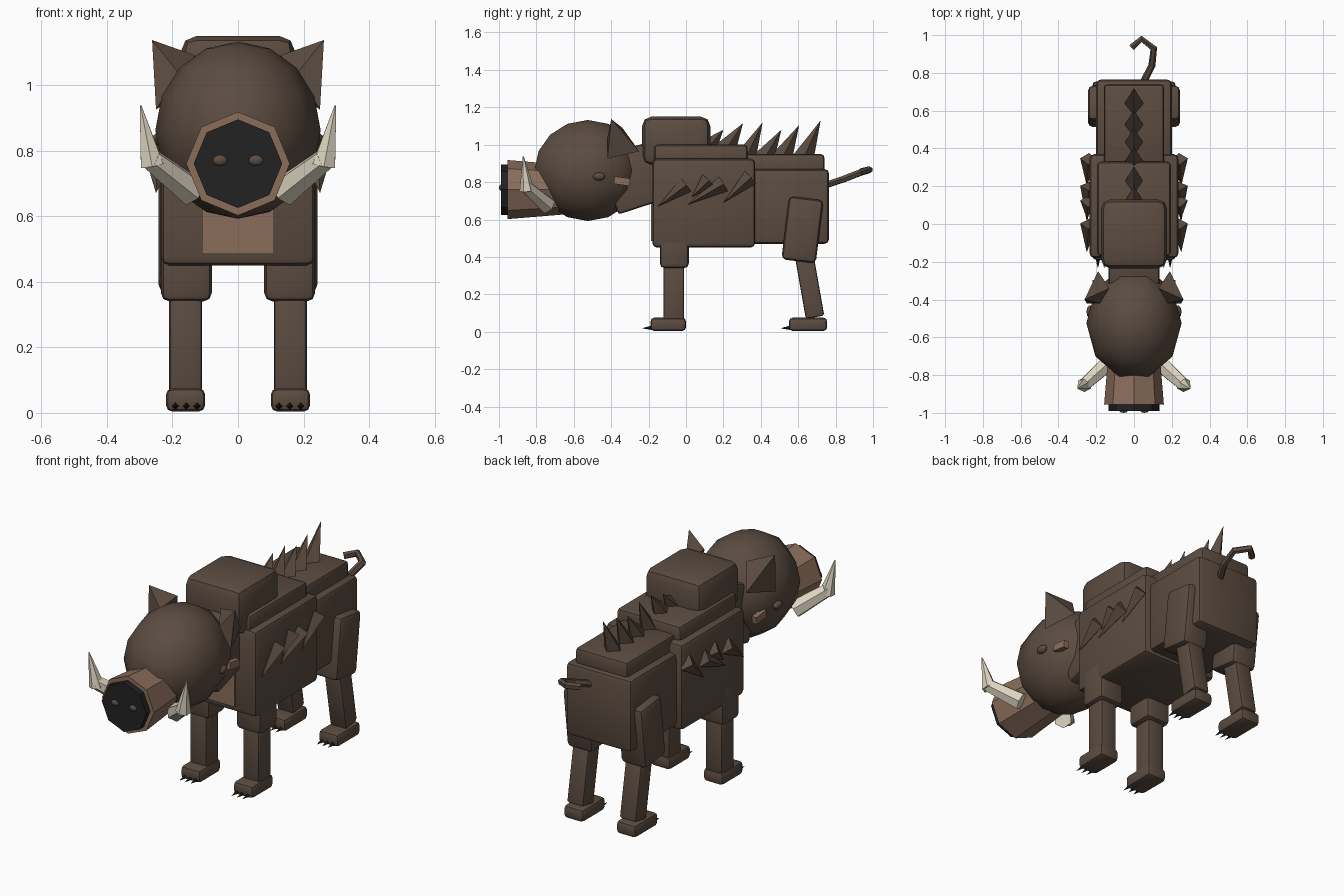
import bpy, bmesh, math
from mathutils import Vector, Matrix

if "Cube" in bpy.data.objects:
    bpy.data.objects.remove(bpy.data.objects["Cube"])


def material(name, rgb):
    m = bpy.data.materials.new(name)
    m.use_nodes = True
    m.diffuse_color = (*rgb, 1)
    m.node_tree.nodes["Principled BSDF"].inputs["Base Color"].default_value = (*rgb, 1)
    return m


HIDE = material("dark brown hide", (0.105, 0.072, 0.052))
SKIN = material("tan skin", (0.26, 0.155, 0.105))
NOSE = material("nose black", (0.016, 0.016, 0.016))
IVORY = material("ivory", (0.72, 0.66, 0.53))
CLAW = material("claw black", (0.012, 0.011, 0.010))
SIDES = (("left", 1), ("right", -1))


def finish(name, bm, mat, smooth=0):
    bmesh.ops.recalc_face_normals(bm, faces=bm.faces)
    me = bpy.data.meshes.new(name)
    bm.to_mesh(me)
    bm.free()
    ob = bpy.data.objects.new(name, me)
    bpy.context.collection.objects.link(ob)
    me.materials.append(mat)
    if smooth:
        bpy.ops.object.select_all(action='DESELECT')
        ob.select_set(True)
        bpy.context.view_layer.objects.active = ob
        bpy.ops.object.shade_smooth_by_angle(angle=math.radians(smooth))
    return ob


def box(name, x, y, z, bevel=0.02, mat=HIDE, tilt=0):
    """Bevelled box from ranges, tilted about x through its centre."""
    bm = bmesh.new()
    bmesh.ops.create_cube(bm, size=1)
    size = Vector([r[1] - r[0] for r in (x, y, z)])
    centre = Vector([(r[0] + r[1]) / 2 for r in (x, y, z)])
    bmesh.ops.scale(bm, vec=size, verts=bm.verts)
    if bevel:
        bmesh.ops.bevel(bm, geom=bm.edges[:], offset=bevel, segments=2,
                        profile=0.5, affect='EDGES')
    bm.transform(Matrix.Translation(centre) @ Matrix.Rotation(math.radians(tilt), 4, 'X'))
    return finish(name, bm, mat, 35)


def cone(name, a, b, r1, r2, sides, mat=HIDE):
    """Straight-sided tapered prism from point a to point b."""
    a, b = Vector(a), Vector(b)
    bm = bmesh.new()
    bmesh.ops.create_cone(bm, cap_ends=True, segments=sides, radius1=r1, radius2=r2,
                          depth=(b - a).length)
    bmesh.ops.remove_doubles(bm, verts=bm.verts, dist=1e-5)
    q = (b - a).to_track_quat('Z', 'Y')
    bm.transform(Matrix.Translation((a + b) / 2) @ q.to_matrix().to_4x4())
    return finish(name, bm, mat)


def ball(name, centre, radii, segments, rings, mat=HIDE):
    bm = bmesh.new()
    bmesh.ops.create_uvsphere(bm, u_segments=segments, v_segments=rings, radius=1)
    bm.transform(Matrix.Translation(centre) @ Matrix.Diagonal((*radii, 1))
                 @ Matrix.Rotation(math.pi / 2, 4, 'Z'))
    return finish(name, bm, mat, 60)


def hull(name, points, mat=HIDE):
    bm = bmesh.new()
    for p in points:
        bm.verts.new(p)
    bmesh.ops.convex_hull(bm, input=bm.verts)
    return finish(name, bm, mat)


# Torso
box("chest", (-0.235, 0.235), (-0.18, 0.37), (0.45, 0.925), 0.025)
box("hindquarters", (-0.2, 0.2), (0.34, 0.765), (0.47, 0.87), 0.025)
box("shoulder_hump", (-0.175, 0.175), (-0.235, 0.13), (0.89, 1.15), 0.05)
box("front_back_plate", (-0.195, 0.195), (-0.17, 0.33), (0.88, 1.0))
box("rear_back_plate", (-0.16, 0.16), (0.3, 0.74), (0.84, 0.95))
box("chest_patch", (-0.11, 0.11), (-0.188, -0.1), (0.485, 0.74), 0, SKIN)
box("neck", (-0.135, 0.135), (-0.42, -0.15), (0.66, 0.98), 0.02, tilt=18)

# Head and snout
ball("head", (0, -0.525, 0.862), (0.252, 0.3, 0.27), 10, 8)
cone("snout", (0, -0.64, 0.76), (0, -0.955, 0.76), 0.132, 0.158, 8, SKIN)
cone("nose_pad", (0, -0.945, 0.76), (0, -0.99, 0.76), 0.135, 0.135, 8, NOSE)

for side, s in SIDES:
    ball(side + "_nostril", (s * 0.055, -0.988, 0.77), (0.024, 0.012, 0.017), 8, 6)
    ball(side + "_eye", (s * 0.232, -0.465, 0.83), (0.02, 0.035, 0.022), 10, 6)
    box(side + "_cheek_patch", (s * 0.205 - 0.015, s * 0.205 + 0.015),
        (-0.385, -0.3), (0.785, 0.825), 0, SKIN, tilt=-8)
    # Ear: leaning four-sided pyramid
    hull(side + "_ear", [(s * x, y, z) for x, y, z in (
        (0.262, -0.40, 1.137), (0.13, -0.34, 1.09), (0.18, -0.42, 1.035),
        (0.25, -0.42, 0.925), (0.19, -0.25, 0.965))])
    # Tusk: thick root and upright point
    cone(side + "_tusk_root", (s * 0.14, -0.74, 0.675), (s * 0.268, -0.855, 0.775),
         0.048, 0.036, 6, IVORY)
    cone(side + "_tusk_tip", (s * 0.262, -0.85, 0.755), (s * 0.297, -0.87, 0.937),
         0.04, 0.003, 6, IVORY)

# Legs
for side, s in SIDES:
    def span(a, b):
        return tuple(sorted((s * a, s * b)))

    box(side + "_front_thigh", span(0.08, 0.235), (-0.14, 0.015), (0.34, 0.56), 0.025)
    box(side + "_front_shin", span(0.11, 0.21), (-0.12, -0.01), (0.05, 0.37), 0.012)
    box(side + "_hind_thigh", span(0.085, 0.243), (0.53, 0.715), (0.375, 0.715), 0.025,
        tilt=-7)
    box(side + "_hind_shin", span(0.11, 0.21), (0.61, 0.71), (0.075, 0.42), 0.012, tilt=10)
    for part, y in (("front", -0.19), ("hind", 0.55)):
        length = 0.19 if part == "front" else 0.205
        box(f"{side}_{part}_foot", span(0.1, 0.22), (y, y + length), (0.004, 0.075), 0.02)
        for i in range(3):
            x = s * (0.125 + 0.033 * i)
            cone(f"{side}_{part}_claw_{i + 1}", (x, y + 0.015, 0.022), (x, y - 0.045, 0.018),
                 0.014, 0, 4, CLAW)

# Spikes along the back, leaning to the rear
for i, (y, z) in enumerate(((0.12, 1.12), (0.2, 1.08), (0.305, 1.115), (0.41, 1.12),
                            (0.51, 1.08), (0.605, 1.105), (0.72, 1.13))):
    base_z = 0.97 if y < 0.4 else 0.92
    cone(f"back_spike_{i + 1}", (0, y - 0.095, base_z), (0, y, z), 0.058, 0, 4)

# Spikes on the flanks, pointing forward and down
for side, s in SIDES:
    for i, (y, z, dy, dz) in enumerate(((0.0, 0.785, -0.15, -0.115),
                                        (0.12, 0.81, -0.09, -0.09),
                                        (0.2, 0.79, -0.19, -0.11),
                                        (0.345, 0.825, -0.145, -0.135))):
        cone(f"{side}_flank_spike_{i + 1}", (s * 0.24, y, z), (s * 0.25, y + dy, z + dz),
             0.045, 0, 4)

# Curled tail
tail = [(0.05, 0.75, 0.785), (0.095, 0.84, 0.815), (0.105, 0.93, 0.85),
        (0.04, 0.98, 0.866), (-0.012, 0.935, 0.855)]
curve = bpy.data.curves.new("tail", 'CURVE')
curve.dimensions = '3D'
curve.bevel_depth = 0.019
curve.bevel_resolution = 1
curve.use_fill_caps = True
spline = curve.splines.new('POLY')
spline.points.add(len(tail) - 1)
for p, co in zip(spline.points, tail):
    p.co = (*co, 1)
spline.use_smooth = False
curve.materials.append(HIDE)
bpy.context.collection.objects.link(bpy.data.objects.new("tail", curve))
